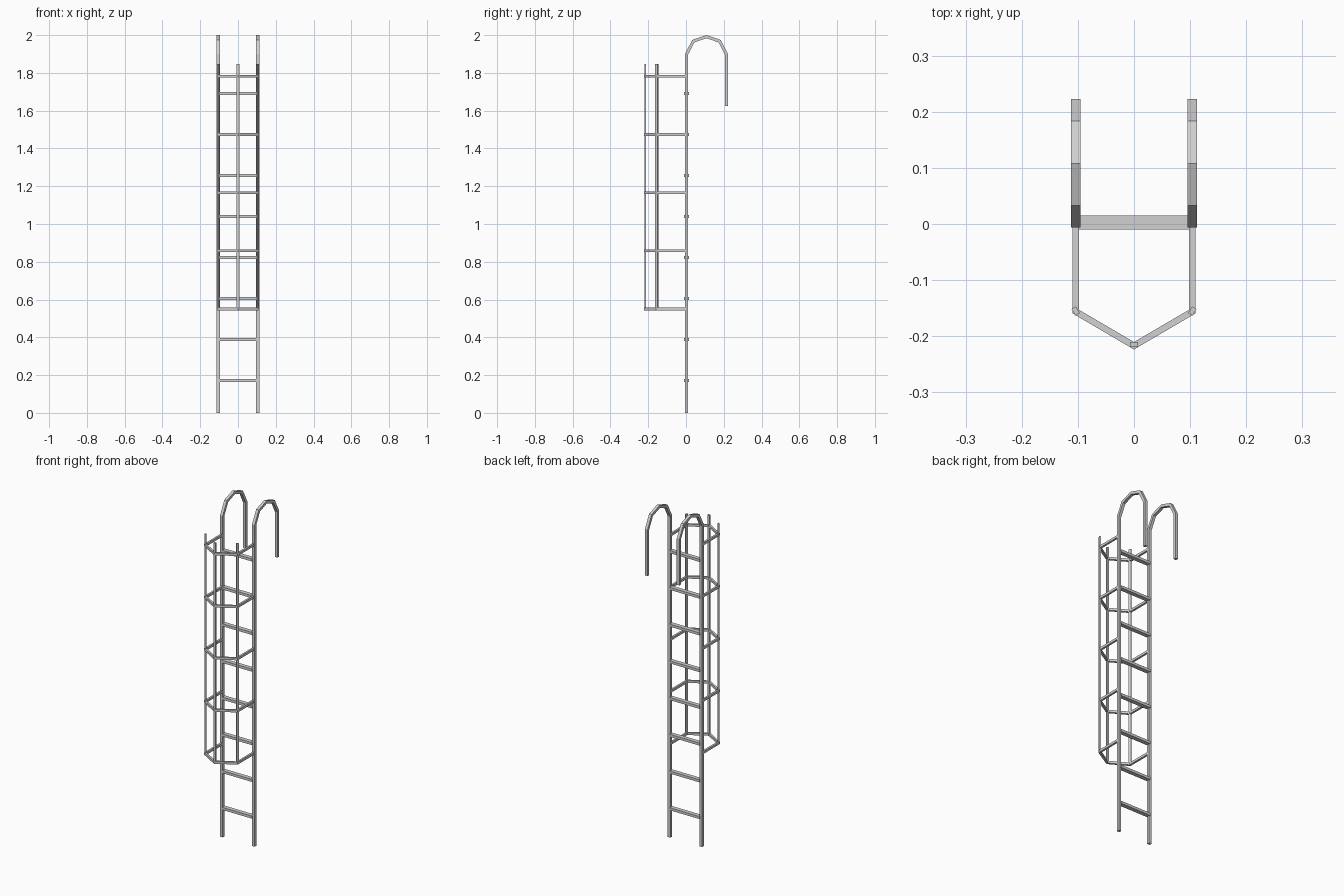
import bpy, bmesh
from mathutils import Vector, Matrix
from math import radians

cube = bpy.data.objects.get("Cube")
if cube:
    bpy.data.objects.remove(cube)

steel = bpy.data.materials.new("light_grey_steel")
steel.use_nodes = True
GREY = (0.64, 0.64, 0.64, 1)
steel.diffuse_color = GREY
steel.node_tree.nodes["Principled BSDF"].inputs["Base Color"].default_value = GREY


def finish(name, bm):
    bmesh.ops.recalc_face_normals(bm, faces=bm.faces)
    mesh = bpy.data.meshes.new(name)
    bm.to_mesh(mesh)
    bm.free()
    mesh.materials.append(steel)
    obj = bpy.data.objects.new(name, mesh)
    bpy.context.collection.objects.link(obj)
    return obj


def box(name, centre, size, turn=0):
    bm = bmesh.new()
    matrix = (Matrix.Translation(centre) @ Matrix.Rotation(radians(turn), 4, 'Z')
              @ Matrix.Diagonal((*size, 1)))
    bmesh.ops.create_cube(bm, size=1, matrix=matrix)
    return finish(name, bm)


def bent_bar(name, points, normal, thick, wide):
    """Rectangular bar with mitred corners along a path lying in one plane."""
    pts = [Vector(p) for p in points]
    n = Vector(normal)
    bm = bmesh.new()
    rings = []
    for i, p in enumerate(pts):
        a = (p - pts[i - 1]).normalized() if i else (pts[1] - p).normalized()
        b = (pts[i + 1] - p).normalized() if i < len(pts) - 1 else a
        side = n.cross(a + b).normalized()
        side *= thick / 2 / side.dot(n.cross(a))
        rings.append([bm.verts.new(p + side * s + n * t * wide / 2)
                      for s, t in ((1, 1), (1, -1), (-1, -1), (-1, 1))])
    for r, q in zip(rings, rings[1:]):
        for k in range(4):
            bm.faces.new((r[k], r[k - 1], q[k - 1], q[k]))
    bm.faces.new(rings[0])
    bm.faces.new(rings[-1])
    return finish(name, bm)


# Side rails, each bending over into a hooked handhold
RAIL_X = 0.104
profile = [(0.002, 0), (0.002, 1.897), (0.039, 1.968), (0.108, 1.992),
           (0.178, 1.968), (0.215, 1.897), (0.215, 1.626)]
for side, x in (("left", RAIL_X), ("right", -RAIL_X)):
    bent_bar(side + "_rail", [(x, y, z) for y, z in profile], (1, 0, 0), 0.016, 0.017)

# Rungs
for i in range(8):
    box(f"rung_{i + 1}", (0, 0.003, 0.171 + 0.217 * i), (2 * RAIL_X - 0.01, 0.025, 0.015))

# Safety cage hoops
for i in range(5):
    z = 0.55 + 0.308 * i
    bent_bar(f"cage_hoop_{i + 1}",
             [(-RAIL_X, 0, z), (-RAIL_X, -0.156, z), (0, -0.217, z),
              (RAIL_X, -0.156, z), (RAIL_X, 0, z)], (0, 0, 1), 0.0115, 0.014)

# Upright cage bars at the hoop corners
for name, x, y, turn in (("left", RAIL_X, -0.155, 60), ("right", -RAIL_X, -0.155, -60),
                         ("middle", 0, -0.215, 0)):
    box(name + "_cage_bar", (x, y, 1.198), (0.0135, 0.009, 1.298), turn)
